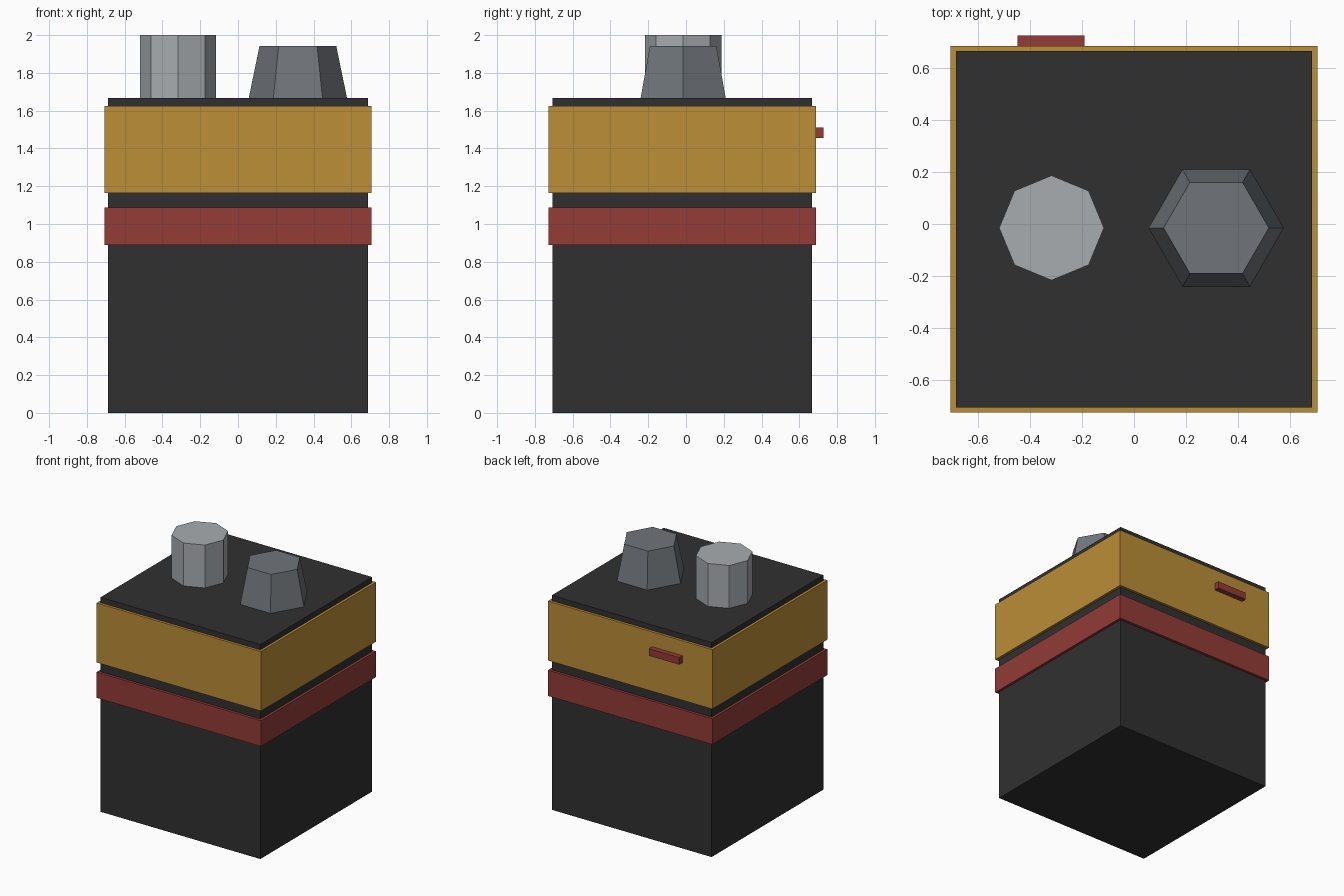
import bpy
import math

cube = bpy.data.objects.get("Cube")
if cube:
    bpy.data.objects.remove(cube, do_unlink=True)

CY = -0.02  # depth centre of the box


def material(name, rgb):
    """Flat material from an 8-bit sRGB colour."""
    lin = [((c / 255 + 0.055) / 1.055) ** 2.4 for c in rgb]
    mat = bpy.data.materials.new(name)
    mat.use_nodes = True
    mat.diffuse_color = (*lin, 1)
    bsdf = next(n for n in mat.node_tree.nodes if n.type == 'BSDF_PRINCIPLED')
    bsdf.inputs["Base Color"].default_value = (*lin, 1)
    return mat


charcoal = material("charcoal", (48, 48, 48))
gold = material("gold", (187, 142, 55))
red = material("brick_red", (147, 60, 55))
light_grey = material("light_grey", (167, 172, 175))
dark_grey = material("dark_grey", (112, 117, 122))


def finish(name, mat):
    obj = bpy.context.object
    obj.name = obj.data.name = name
    obj.data.materials.append(mat)
    return obj


def box(name, mat, x, y, z, width, depth, height):
    """Box resting on height z."""
    bpy.ops.mesh.primitive_cube_add(size=1, location=(x, y, z + height / 2))
    obj = finish(name, mat)
    obj.scale = (width, depth, height)
    return obj


def knob(name, mat, x, sides, r_base, r_top, z, height):
    """Faceted knob with a corner on the x axis."""
    bpy.ops.mesh.primitive_cone_add(
        vertices=sides, radius1=r_base, radius2=r_top, depth=height,
        location=(x, CY + 0.005, z + height / 2),
        rotation=(0, 0, math.pi / 2))
    return finish(name, mat)


# Box and the two bands around it
box("body", charcoal, 0, CY, 0, 1.374, 1.374, 1.667)
box("lower_band", red, 0, CY, 0.888, 1.414, 1.414, 0.2)
box("upper_band", gold, 0, CY, 1.163, 1.414, 1.414, 0.462)

# Small tab on the back
box("back_tab", red, -0.32, 0.7, 1.455, 0.26, 0.054, 0.055)

# Knobs on the lid
knob("round_knob", light_grey, -0.318, 8, 0.202, 0.202, 1.66, 0.34)
hexa = knob("tapered_knob", dark_grey, 0.317, 6, 0.26, 0.203, 1.667, 0.276)
